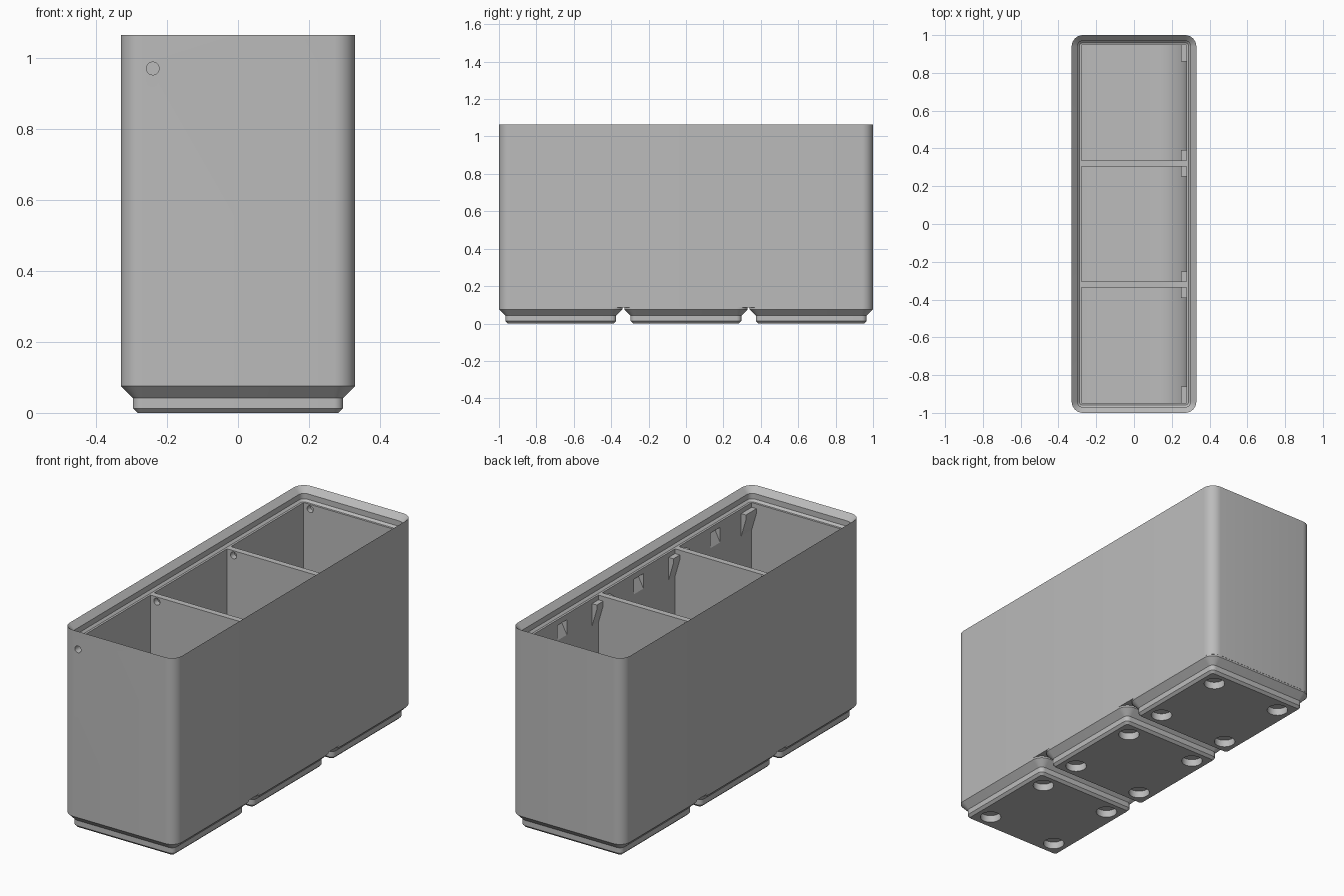
import bpy, bmesh, math

if "Cube" in bpy.data.objects:
    bpy.data.objects.remove(bpy.data.objects["Cube"])

grey = bpy.data.materials.new("plain grey")
grey.use_nodes = True
GREY = (0.5, 0.5, 0.5, 1)
grey.diffuse_color = GREY
grey.node_tree.nodes["Principled BSDF"].inputs["Base Color"].default_value = GREY

HALF_X, HALF_Y, CORNER = 0.33, 1.0, 0.06
HEIGHT, LEDGE, FLOOR = 1.065, 0.995, 0.11
PITCH = 0.669                       # spacing of the feet
IN_X, IN_Y, DIVIDER = 0.278, 0.948, 0.032
CELL = (2 * IN_Y - 2 * DIVIDER) / 3
CELL_STEP = CELL + DIVIDER


def finish(name, bm, helper=False):
    bmesh.ops.recalc_face_normals(bm, faces=bm.faces)
    mesh = bpy.data.meshes.new(name)
    bm.to_mesh(mesh)
    bm.free()
    mesh.materials.append(grey)
    obj = bpy.data.objects.new(name, mesh)
    bpy.context.collection.objects.link(obj)
    obj.hide_render = obj.hide_viewport = helper
    return obj


def rounded_ring(bm, hx, hy, r, z, cy=0, steps=8):
    ring = []
    for quarter, (sx, sy) in enumerate([(1, 1), (-1, 1), (-1, -1), (1, -1)]):
        for i in range(steps + 1):
            a = math.pi / 2 * (quarter + i / steps)
            ring.append(bm.verts.new((sx * (hx - r) + r * math.cos(a),
                                      cy + sy * (hy - r) + r * math.sin(a), z)))
    return ring


def loft(name, hx, hy, levels, cy=0):
    """Solid of stacked rounded rectangles; levels are (inset, z)."""
    bm = bmesh.new()
    rings = [rounded_ring(bm, hx - d, hy - d, CORNER - d, z, cy) for d, z in levels]
    for a, b in zip(rings, rings[1:]):
        n = len(a)
        for i in range(n):
            bm.faces.new((a[i], a[(i + 1) % n], b[(i + 1) % n], b[i]))
    bm.faces.new(rings[0][::-1])
    bm.faces.new(rings[-1])
    return finish(name, bm)


def add_prism(bm, outline, start, end, axis):
    """Extrude a 2D outline along y (outline is x, z) or x (outline is y, z)."""
    place = (lambda p, t: (p[0], t, p[1])) if axis == "y" else (lambda p, t: (t, p[0], p[1]))
    a, b = ([bm.verts.new(place(p, t)) for p in outline] for t in (start, end))
    bm.faces.new(a[::-1])
    bm.faces.new(b)
    for i in range(len(a)):
        j = (i + 1) % len(a)
        bm.faces.new((a[i], a[j], b[j], b[i]))


def circle(cx, cz, r, n=24):
    return [(cx + r * math.cos(2 * math.pi * i / n), cz + r * math.sin(2 * math.pi * i / n))
            for i in range(n)]


def cut(obj, cutter):
    mod = obj.modifiers.new(cutter.name, "BOOLEAN")
    mod.operation, mod.solver, mod.object = "DIFFERENCE", "EXACT", cutter


# Outer shell with the stepped stacking lip
shell = loft("bin_body", HALF_X, HALF_Y,
             [(0, 0.085), (0, HEIGHT), (0.03, HEIGHT - 0.03),
              (0.03, HEIGHT - 0.059), (0.041, LEDGE)])

# Three compartments, each with a curved scoop along one side
SCOOP = 0.2
profile = [(IN_X, HEIGHT + 0.1), (-IN_X, HEIGHT + 0.1), (-IN_X, FLOOR)]
profile += [(IN_X - SCOOP + SCOOP * math.sin(a), FLOOR + SCOOP - SCOOP * math.cos(a))
            for a in (math.pi / 2 * i / 16 for i in range(17))]
bm = bmesh.new()
for k in (-1, 0, 1):
    add_prism(bm, profile, k * CELL_STEP - CELL / 2, k * CELL_STEP + CELL / 2, "y")
cut(shell, finish("compartment_cutter", bm, True))

# Rod hole through the front and dividers, ending blind in the back wall
bm = bmesh.new()
add_prism(bm, circle(-0.24, 0.97, 0.018), -1.1, 0.975, "y")
cut(shell, finish("rod_hole_cutter", bm, True))

# Small wedge-shaped latch pockets in the side wall
bm = bmesh.new()
for k in (-1, 0, 1):
    y = k * CELL_STEP
    add_prism(bm, [(IN_X - 0.02, 0.965), (IN_X + 0.028, 0.965),
                   (IN_X + 0.028, 0.94), (IN_X, 0.885), (IN_X - 0.02, 0.885)],
              y - 0.04, y + 0.04, "y")
cut(shell, finish("latch_pocket_cutter", bm, True))

# Feet with four round magnet pockets each
for k, label in zip((-1, 0, 1), ("front", "middle", "back")):
    cy = k * PITCH
    foot = loft(label + "_foot", HALF_X, HALF_X,
                [(0.047, 0), (0.034, 0.0128), (0.034, 0.0415), (0, 0.0757), (0, 0.085)], cy)
    bm = bmesh.new()
    for sx in (-1, 1):
        for sy in (-1, 1):
            ring = circle(sx * 0.207, cy + sy * 0.207, 0.052, 32)
            low, top = ([bm.verts.new((x, y, z)) for x, y in ring] for z in (-0.02, 0.038))
            bm.faces.new(low[::-1])
            bm.faces.new(top)
            for i in range(len(low)):
                j = (i + 1) % len(low)
                bm.faces.new((low[i], low[j], top[j], top[i]))
    cut(foot, finish(label + "_magnet_cutter", bm, True))

# Tapered label brackets in the corners of every compartment
bm = bmesh.new()
bracket = [(IN_X + 0.01, 0.97), (IN_X - 0.028, 0.97), (IN_X - 0.028, 0.945),
           (IN_X, 0.85), (IN_X + 0.01, 0.85)]
for k in (-1, 0, 1):
    for side in (-1, 1):
        width = 0.088 if k == side else 0.054
        wall = k * CELL_STEP + side * CELL / 2
        add_prism(bm, bracket, wall + side * 0.005, wall - side * width, "y")
finish("label_brackets", bm)

# Bake the cuts and smooth the curved faces
parts = [o for o in bpy.context.scene.objects if o.type == "MESH" and not o.hide_render
         and o.data.materials and o.data.materials[0] == grey]
bpy.context.view_layer.update()
graph = bpy.context.evaluated_depsgraph_get()
for obj in parts:
    if obj.modifiers:
        baked = bpy.data.meshes.new_from_object(obj.evaluated_get(graph))
        obj.modifiers.clear()
        obj.data = baked
for cutter in [o for o in bpy.context.scene.objects if o.name.endswith("_cutter")]:
    bpy.data.objects.remove(cutter)
bpy.ops.object.select_all(action="DESELECT")
for obj in parts:
    obj.select_set(True)
bpy.context.view_layer.objects.active = parts[0]
bpy.ops.object.shade_smooth_by_angle(angle=math.radians(25))
